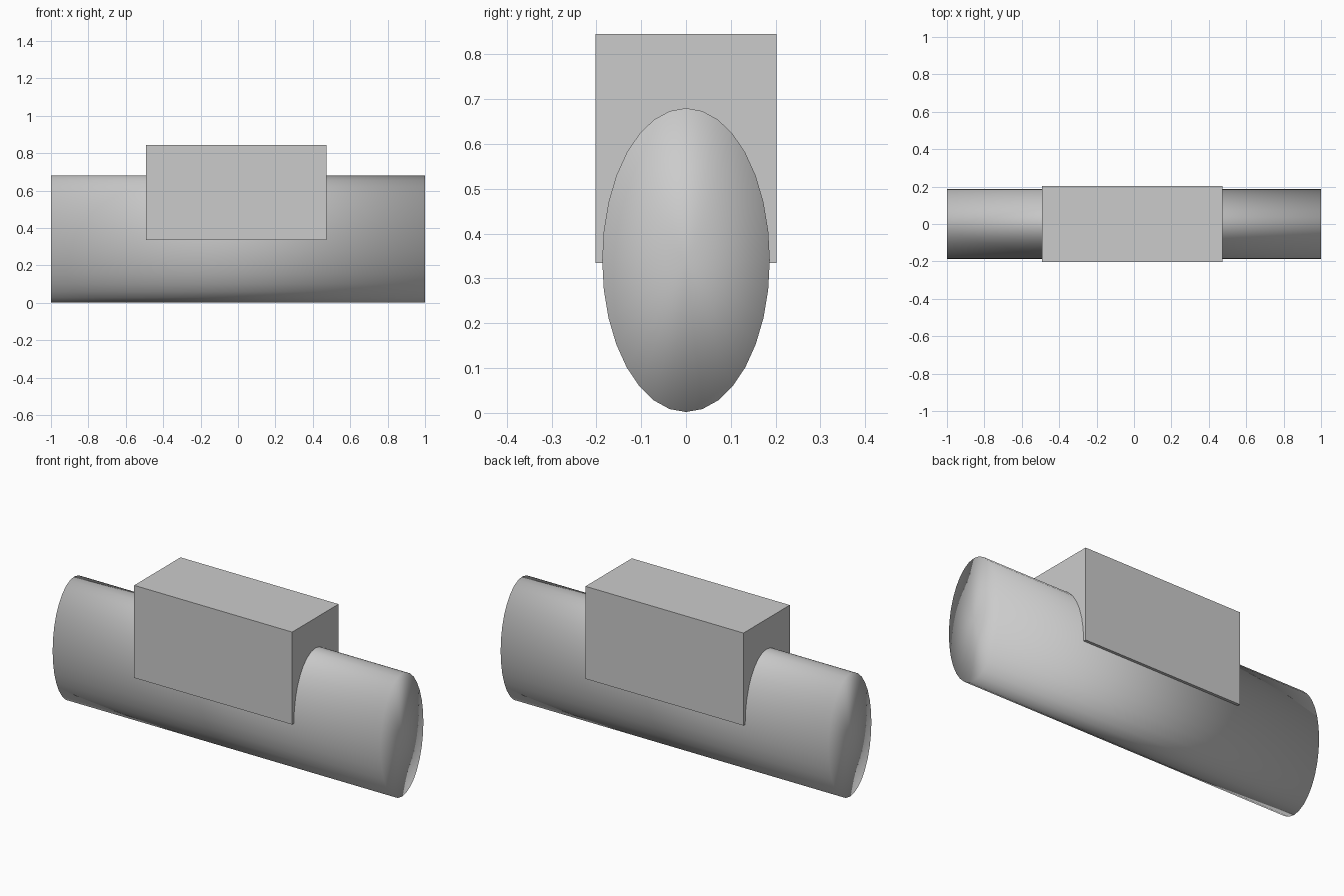
import bpy
from math import pi

if "Cube" in bpy.data.objects:
    bpy.data.objects.remove(bpy.data.objects["Cube"])

# Long oval tube lying along x, smooth shaded all over including its caps
bpy.ops.mesh.primitive_cylinder_add(vertices=32, radius=1, depth=2,
                                    end_fill_type='TRIFAN', rotation=(0, pi / 2, 0))
body = bpy.context.object
body.name = "oval_body"
bpy.ops.object.transform_apply(rotation=True)
body.scale = (1, 0.187, 0.339)
body.location = (0, 0, 0.341)
bpy.ops.object.transform_apply(location=True, scale=True)
bpy.ops.object.shade_smooth()

# Flat-sided block straddling the upper half of the tube
bpy.ops.mesh.primitive_cube_add(size=1, location=(-0.01, 0, 0.59))
block = bpy.context.object
block.name = "top_block"
block.scale = (0.964, 0.404, 0.51)
bpy.ops.object.transform_apply(location=True, scale=True)
